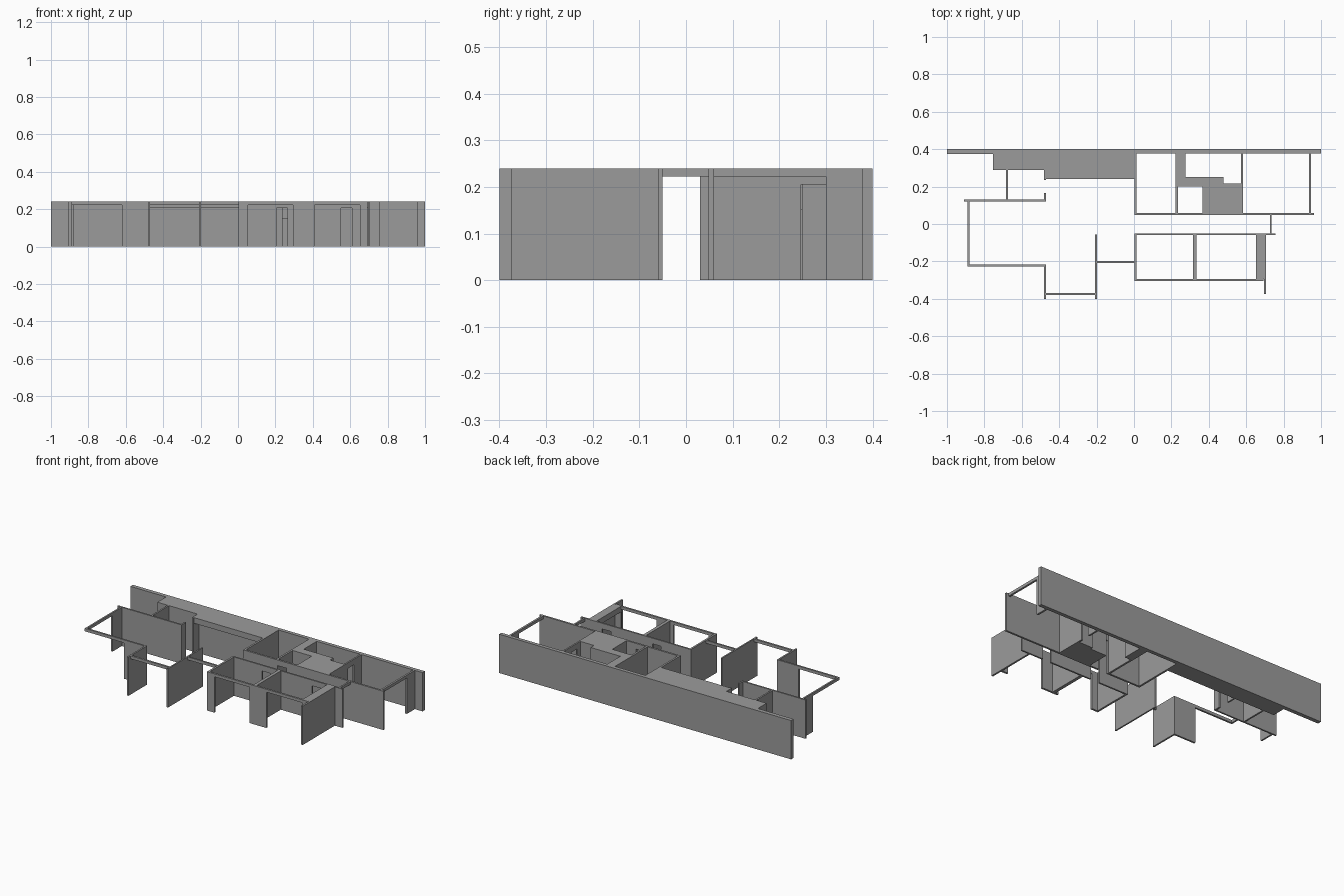
import bpy, bmesh
from mathutils import Vector

if "Cube" in bpy.data.objects:
    bpy.data.objects.remove(bpy.data.objects["Cube"])

H = 0.24        # wall height
LINTEL = 0.222  # underside of window lintels
DOOR = 0.205    # door head height

grey = bpy.data.materials.new("dark_grey")
grey.diffuse_color = (0.33, 0.33, 0.33, 1)
grey.use_nodes = True
grey.node_tree.nodes["Principled BSDF"].inputs["Base Color"].default_value = grey.diffuse_color


def wall(name, axis, a, b, lo, hi, openings=()):
    """Wall along axis from a to b, lo..hi across; openings (start, end, head) reach the floor."""
    prof = [(a, 0)]
    for s, e, h in openings:
        prof += [(s, 0), (s, h), (e, h), (e, 0)]
    prof += [(b, 0), (b, H), (a, H)]
    bm = bmesh.new()
    if axis == 'x':
        pts = [(s, lo, z) for s, z in prof]
        shift = Vector((0, hi - lo, 0))
    else:
        pts = [(lo, s, z) for s, z in prof]
        shift = Vector((hi - lo, 0, 0))
    face = bm.faces.new([bm.verts.new(p) for p in pts])
    ext = bmesh.ops.extrude_face_region(bm, geom=[face], use_keep_orig=True)
    bmesh.ops.translate(bm, vec=shift, verts=[g for g in ext['geom'] if isinstance(g, bmesh.types.BMVert)])
    finish(name, bm)


def box(name, x0, x1, y0, y1, z0, z1=H):
    bm = bmesh.new()
    bmesh.ops.create_cube(bm, size=1)
    for v in bm.verts:
        v.co = Vector((x1 if v.co.x > 0 else x0, y1 if v.co.y > 0 else y0, z1 if v.co.z > 0 else z0))
    finish(name, bm)


def finish(name, bm):
    bmesh.ops.recalc_face_normals(bm, faces=bm.faces)
    me = bpy.data.meshes.new(name)
    bm.to_mesh(me)
    bm.free()
    me.materials.append(grey)
    bpy.context.collection.objects.link(bpy.data.objects.new(name, me))


# Long rear wall
wall("rear_wall_left", 'x', -1, 0.002, 0.375, 0.4)
wall("rear_wall_right", 'x', 0.002, 1, 0.377, 0.4)

# Left room and its small inner rooms
wall("left_room_rear_wall", 'x', -0.91, -0.47, 0.12, 0.13)
wall("left_end_wall", 'y', 0.03, 0.12, -0.89, -0.88)
box("left_end_lintel", -0.89, -0.88, -0.228, 0.03, LINTEL)
wall("left_front_wall", 'x', -0.62, -0.47, -0.228, -0.217)
box("left_front_lintel", -0.88, -0.62, -0.228, -0.217, LINTEL)
wall("small_room_partition", 'y', 0.13, 0.29, -0.685, -0.675)
wall("small_room_jamb_front", 'y', 0.13, 0.165, -0.48, -0.47)
wall("small_room_jamb_rear", 'y', 0.235, 0.29, -0.48, -0.47)

# Central room
wall("central_left_wall", 'y', -0.4, -0.217, -0.48, -0.47)
box("central_front_lintel", -0.47, -0.208, -0.38, -0.368, LINTEL)
wall("central_right_wall", 'y', -0.4, -0.057, -0.208, -0.199)
box("central_side_lintel", -0.199, 0.002, -0.208, -0.198, LINTEL)

# Solid rear block and the soffit overhanging in front of it
box("rear_block", -0.755, 0.002, 0.29, 0.375, 0)
box("rear_soffit", -0.47, 0.002, 0.24, 0.29, DOOR)

# Front right rooms
wall("front_rooms_front_wall", 'x', 0.002, 0.692, -0.306, -0.294,
     [(0.053, 0.293, LINTEL), (0.408, 0.652, LINTEL)])
wall("front_rooms_corridor_wall", 'x', 0.002, 0.757, -0.06, -0.05,
     [(0.205, 0.265, DOOR), (0.55, 0.61, DOOR)])
wall("front_rooms_left_wall", 'y', -0.294, -0.06, 0.002, 0.014)
wall("front_rooms_divider", 'y', -0.294, -0.06, 0.315, 0.335)
wall("front_rooms_right_wall", 'y', -0.374, -0.06, 0.694, 0.705)
box("front_room_soffit", 0.652, 0.694, -0.294, -0.06, DOOR)

# Lintel at the end of the corridor
box("corridor_end_lintel", 0.726, 0.736, -0.05, 0.05, LINTEL)

# Rear right rooms
wall("rear_rooms_corridor_wall", 'x', 0.002, 0.962, 0.048, 0.06, [(0.237, 0.3, DOOR)])
wall("rear_rooms_left_wall", 'y', 0.06, 0.377, 0.002, 0.014)
wall("rear_rooms_divider_left", 'y', 0.06, 0.377, 0.222, 0.234)
wall("rear_rooms_divider_right", 'y', 0.06, 0.377, 0.572, 0.582, [(0.247, 0.303, DOOR)])
wall("right_end_wall", 'y', 0.3, 0.377, 0.935, 0.947)
box("right_end_lintel", 0.935, 0.947, 0.06, 0.3, LINTEL)

# Solid shaft and dropped ceilings in the rear right rooms
box("bath_shaft_side", 0.234, 0.275, 0.25, 0.377, 0)
box("bath_soffit_low", 0.234, 0.478, 0.2, 0.25, 0.15)
box("bath_shaft_front", 0.365, 0.572, 0.06, 0.2, 0)
box("bath_shaft_step", 0.478, 0.572, 0.2, 0.217, 0)
